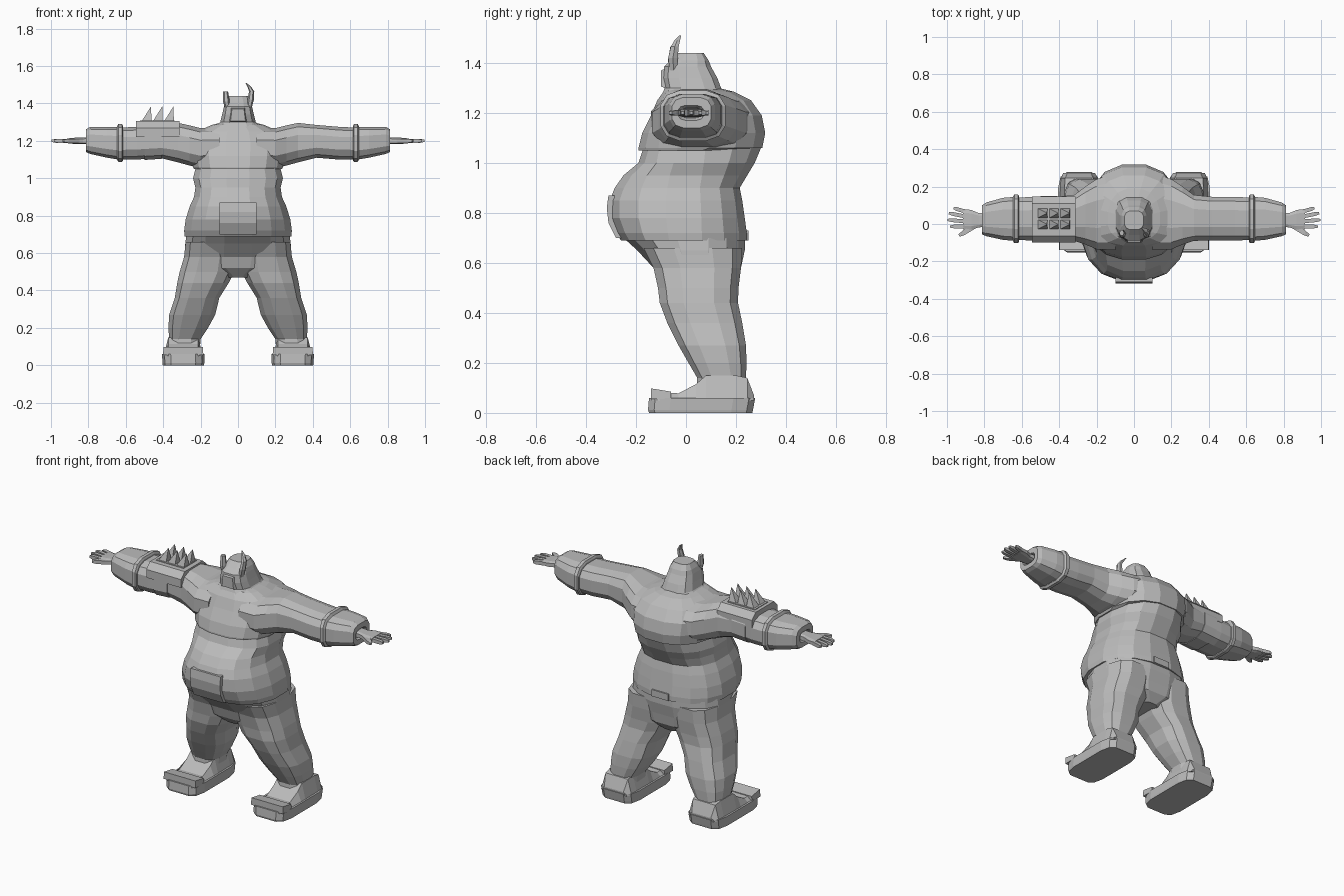
import bpy, bmesh, math

grey = bpy.data.materials.new("plain grey")
grey.diffuse_color = (0.5, 0.5, 0.5, 1)


def make(name, rings, mirror=False):
    """Skin closed rings of points, cap both ends, optionally mirror in x."""
    bm = bmesh.new()
    loops = [[bm.verts.new(p) for p in ring] for ring in rings]
    n = len(loops[0])
    for a, b in zip(loops, loops[1:]):
        for i in range(n):
            j = (i + 1) % n
            bm.faces.new((a[i], a[j], b[j], b[i]))
    bm.faces.new(loops[0])
    bm.faces.new(loops[-1])
    bmesh.ops.recalc_face_normals(bm, faces=bm.faces)
    me = bpy.data.meshes.new(name)
    bm.to_mesh(me)
    bm.free()
    me.materials.append(grey)
    ob = bpy.data.objects.new(name, me)
    bpy.context.collection.objects.link(ob)
    if mirror:
        ob.modifiers.new("mirror", 'MIRROR').use_mirror_merge = False
    return ob


def oval(u0, u1, v0, v1, n=16, e=2.4, mid=None):
    """Squared oval inside a rectangle; mid is where it is widest."""
    cu, cv = (u0 + u1) / 2, (v0 + v1) / 2 if mid is None else mid
    pts = []
    for i in range(n):
        t = 2 * math.pi * (i + 0.5) / n
        c, s = math.cos(t), math.sin(t)
        k = max(abs(math.cos(math.pi / n)), 0.01)
        c, s = [math.copysign(min(1, abs(w) / k) ** (2 / e), w) for w in (c, s)]
        pts.append((cu + c * (u1 - u0) / 2, cv + s * ((v1 - cv) if s > 0 else (cv - v0))))
    return pts


def loft_z(name, rows, mirror=False, **kw):      # rows: z, x0, x1, y0, y1
    return make(name, [[(u, v, r[0]) for u, v in oval(*r[1:], **kw)] for r in rows], mirror)


def loft_x(name, rows, mirror=False, **kw):      # rows: x, y0, y1, z0, z1
    return make(name, [[(r[0], u, v) for u, v in oval(*r[1:], **kw)] for r in rows], mirror)


def body(name, rows, **kw):                      # rows: z, half width, y0, y1
    return loft_z(name, [(z, -w, w, a, b) for z, w, a, b in rows], **kw)


# Torso: chest with humped back, belly with skirt, hips
body("chest", [(1.05, .235, -.19, .20), (1.06, .24, -.19, .305), (1.12, .25, -.175, .317),
               (1.19, .255, -.14, .303), (1.25, .22, -.115, .26), (1.285, .14, -.09, .19),
               (1.30, .08, -.08, .13)], mid=.02)
body("belly", [(1.06, .225, -.17, .30), (1.0, .24, -.19, .275), (.95, .228, -.25, .245),
               (.90, .235, -.285, .215), (.85, .258, -.305, .225), (.78, .28, -.305, .235),
               (.72, .288, -.28, .243), (.69, .285, -.26, .243)], mid=0)
body("hips", [(.70, .275, -.25, .235), (.65, .282, -.195, .235), (.58, .285, -.13, .22),
              (.52, .25, -.11, .21), (.47, .08, -.06, .17)], mid=.04)

# Belt buckle plate following the belly
make("buckle", [[(x, y - d, z) for x, d in ((-.1, 0), (.1, 0), (.1, .025), (-.1, .025))]
                for z, y in ((.70, -.255), (.76, -.285), (.82, -.292), (.87, -.285))])

# Back belt tab
make("back_tab", [[(x, y, z) for x, y in ((-.06, .2), (.06, .2), (.055, .25), (-.055, .25))]
                  for z in (.69, .73)])

# Head and horns
body("head", [(1.24, .155, -.11, .16), (1.30, .095, -.085, .14), (1.34, .085, -.092, .125),
              (1.385, .075, -.088, .10), (1.41, .068, -.06, .09), (1.44, .052, -.03, .07)],
     n=12, e=3)
make("snout", [[(x * w, y, z) for x, z in ((-1, z0), (1, z0), (.8, z1), (-.8, z1))]
               for y, w, z0, z1 in ((-.05, .06, 1.29, 1.39), (-.1, .04, 1.305, 1.37))])


def horn(name, path):                            # path: x, y, z, radius
    make(name, [[(x + r * math.cos(k * math.pi / 3), y + 1.3 * r * math.sin(k * math.pi / 3), z)
                 for k in range(6)] for x, y, z, r in path])


horn("long_horn", [(.058, -.05, 1.37, .014), (.068, -.052, 1.42, .017),
                   (.073, -.045, 1.465, .014), (.06, -.035, 1.49, .01), (.042, -.022, 1.51, .003)])
horn("broken_horn", [(-.055, -.05, 1.37, .014), (-.062, -.052, 1.41, .018),
                     (-.066, -.048, 1.465, .013)])

# Arms and cuffs
loft_x("arm", [(.10, -.14, .27, 1.06, 1.27), (.20, -.135, .24, 1.055, 1.268),
               (.26, -.11, .20, 1.068, 1.283), (.32, -.09, .155, 1.085, 1.296),
               (.42, -.088, .145, 1.11, 1.285), (.54, -.088, .145, 1.10, 1.275),
               (.65, -.085, .14, 1.10, 1.27)], True, n=12, e=2.8)
loft_x("cuff_rim", [(.615, -.095, .15, 1.093, 1.28), (.62, -.102, .157, 1.088, 1.29),
                    (.64, -.102, .157, 1.088, 1.29), (.648, -.09, .145, 1.10, 1.275)],
       True, n=12, e=3)
loft_x("cuff", [(.64, -.09, .145, 1.10, 1.275), (.70, -.085, .14, 1.11, 1.275),
                (.79, -.065, .115, 1.13, 1.275), (.812, -.055, .10, 1.14, 1.262),
                (.812, -.03, .07, 1.17, 1.23), (.79, -.02, .06, 1.18, 1.22)], True, n=12, e=3.2)

# Hands
loft_x("palm", [(.78, -.015, .06, 1.18, 1.22), (.83, -.018, .058, 1.183, 1.217),
                (.87, -.03, .075, 1.183, 1.217), (.915, -.028, .08, 1.188, 1.213)],
       True, n=8, e=4)


def finger(name, a, b, w):                       # a, b: (x, y) from root to tip
    dx, dy = b[0] - a[0], b[1] - a[1]
    m = math.hypot(dx, dy)
    px, py = -dy / m, dx / m
    make(name, [[(a[0] + dx * t + px * w * s * u, a[1] + dy * t + py * w * s * u, 1.2 + .011 * s * v)
                 for u, v in ((-1, -1), (1, -1), (1, 1), (-1, 1))]
                for t, s in ((0, 1), (.75, .95), (1, .55))], True)


for k, (ry, tx, ty) in enumerate([(.066, .965, .085), (.04, .99, .058),
                                  (.014, .997, .022), (-.012, .983, -.014)]):
    finger(f"finger_{k + 1}", (.90, ry), (tx, ty), .0105)
finger("thumb", (.85, -.01), (.935, -.062), .013)

# Spiked guard on one arm
make("arm_guard", [[(x, y, z) for y, z in
                    ((-.10, 1.22), (-.10, 1.27), (-.065, 1.305), (.11, 1.305), (.147, 1.27), (.147, 1.22))]
                   for x in (-.545, -.312)])
loft_x("guard_strap", [(-.50, -.094, .15, 1.098, 1.29), (-.41, -.094, .15, 1.104, 1.293)], n=12, e=2.8)
make("spike_plate", [[(x, y, z) for x, y in ((-.525, -.035), (-.34, -.035), (-.34, .09), (-.525, .09))]
                     for z in (1.30, 1.309)])
for i in range(3):
    for j in range(2):
        x, y = -.515 + i * .06, -.028 + j * .06
        make(f"spike_{i}_{j}", [[(x + .052 * (a + (.97 - a) * t), y + .052 * (b + (.5 - b) * t), 1.305 + .08 * t)
                                 for a, b in ((0, 0), (1, 0), (1, 1), (0, 1))] for t in (0, .97)])

# Legs
loft_z("leg", [(.66, .02, .28, -.17, .225), (.58, .015, .288, -.13, .22), (.50, .02, .312, -.112, .21),
               (.44, .05, .325, -.105, .208), (.36, .10, .338, -.075, .225), (.27, .122, .368, -.03, .24),
               (.20, .16, .372, .01, .242), (.14, .20, .368, .045, .24), (.07, .205, .37, .04, .24)],
       True, n=12, e=2.8)

# Shoes: sole, sloping upper and raised toe rim
loft_z("sole", [(0, .182, .402, -.148, .265), (.012, .18, .404, -.152, .268),
                (.06, .18, .406, -.148, .277)], True, n=12, e=5)
make("shoe_upper", [[(.293 + s * w * k, y, z) for s, k, z in
                     ((-1, 1, .05), (1, 1, .05), (1, .97, .06), (1, .75, h), (-1, .75, h), (-1, .97, .06))]
                    for y, w, h in ((-.14, .085, .075), (-.115, .104, .085), (-.03, .104, .078),
                                    (.04, .106, .115), (.08, .106, .15), (.2, .104, .15),
                                    (.245, .1, .14), (.272, .085, .07))], True)
make("toe_rim", [[(.293 + s * w, y, z) for s, y, z in
                  ((-1, -.14, z0), (1, -.14, z0), (1, -.06, z1), (-1, -.06, z1))]
                 for z0, z1, w in ((.055, .055, .108), (.098, .085, .105))], True)
